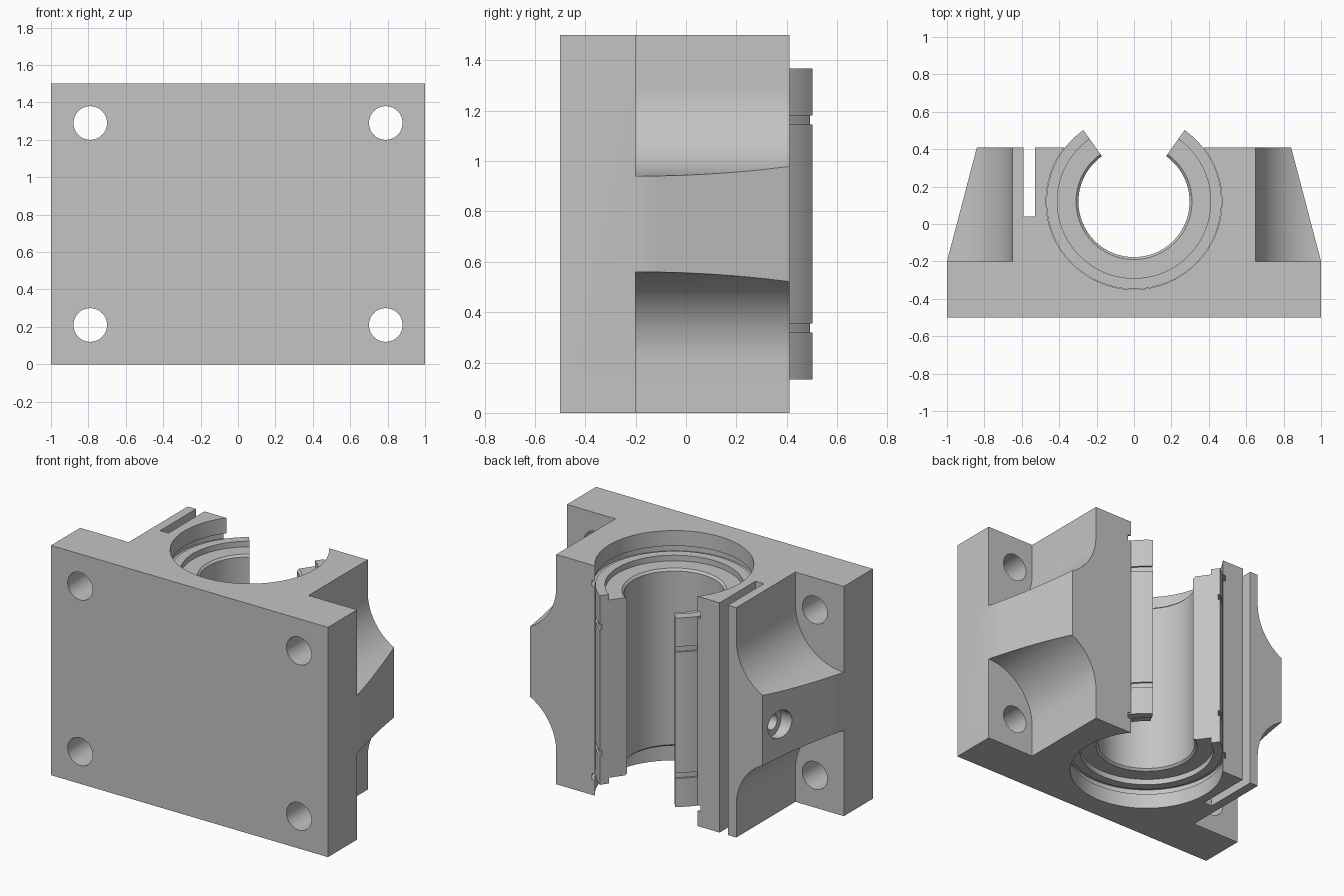
import bpy, bmesh, math
from math import sin, cos, pi, radians
from mathutils import Matrix, Vector

if "Cube" in bpy.data.objects:
    bpy.data.objects.remove(bpy.data.objects["Cube"], do_unlink=True)

grey = bpy.data.materials.new("machined grey")
grey.use_nodes = True
grey.diffuse_color = (0.55, 0.55, 0.55, 1)
grey.node_tree.nodes["Principled BSDF"].inputs["Base Color"].default_value = (0.55, 0.55, 0.55, 1)

HEIGHT, MID = 1.5, 0.75
AXIS_Y, BORE = 0.12, 0.47


def make(name, bm):
    bmesh.ops.recalc_face_normals(bm, faces=bm.faces[:])
    mesh = bpy.data.meshes.new(name)
    bm.to_mesh(mesh)
    bm.free()
    mesh.materials.append(grey)
    ob = bpy.data.objects.new(name, mesh)
    bpy.context.collection.objects.link(ob)
    return ob


def prism(name, points, depth):
    """Closed outline of 3D points pushed along a depth vector."""
    bm = bmesh.new()
    face = bm.faces.new([bm.verts.new(p) for p in points])
    new = bmesh.ops.extrude_face_region(bm, geom=[face])["geom"]
    bmesh.ops.translate(bm, vec=Vector(depth), verts=[v for v in new if isinstance(v, bmesh.types.BMVert)])
    return make(name, bm)


def cylinder(name, radius, centre, length, axis, sides=48):
    bm = bmesh.new()
    turn = {"x": Matrix.Rotation(pi / 2, 4, "Y"), "y": Matrix.Rotation(pi / 2, 4, "X"), "z": Matrix()}[axis]
    bmesh.ops.create_cone(bm, cap_ends=True, segments=sides, radius1=radius, radius2=radius,
                          depth=length, matrix=Matrix.Translation(centre) @ turn)
    return make(name, bm)


def arc(cx, cy, r, start, end, steps):
    return [(cx + r * cos(start + (end - start) * i / steps),
             cy + r * sin(start + (end - start) * i / steps)) for i in range(steps + 1)]


def cut(target, cutter):
    mod = target.modifiers.new("cut", "BOOLEAN")
    mod.operation, mod.solver, mod.object = "DIFFERENCE", "EXACT", cutter
    bpy.context.view_layer.update()
    graph = bpy.context.evaluated_depsgraph_get()
    mesh = bpy.data.meshes.new_from_object(target.evaluated_get(graph))
    target.modifiers.clear()
    target.data = mesh
    bpy.data.objects.remove(cutter, do_unlink=True)


def smooth(ob):
    bpy.ops.object.select_all(action="DESELECT")
    ob.select_set(True)
    bpy.context.view_layer.objects.active = ob
    bpy.ops.object.shade_smooth_by_angle(angle=radians(25))


# Housing: plan outline with the open bore and the clamping slot
lip = math.asin((0.41 - AXIS_Y) / BORE)
outline = [(-1, -0.5), (1, -0.5), (1, -0.2), (0.84, 0.41)]
outline += arc(0, AXIS_Y, BORE, lip, -pi - lip, 96)
outline += [(-0.53, 0.41), (-0.53, 0.04), (-0.59, 0.04), (-0.59, 0.41), (-0.84, 0.41), (-1, -0.2)]
housing = prism("housing", [(x, y, 0) for x, y in outline], (0, 0, HEIGHT))

# Corner reliefs and mounting holes
for sx in (-1, 1):
    for sz in (-1, 1):
        shape = [(1.2, 0.9), (0.65, 0.9)] + arc(1, 0.54, 0.35, pi, 1.5 * pi, 24) + [(1.2, 0.19)]
        cut(housing, prism("relief", [(sx * x, -0.2, MID + sz * z) for x, z in shape], (0, 0.8, 0)))
        cut(housing, cylinder("hole", 0.09, (sx * 0.79, -0.3, MID + sz * 0.54), 0.8, "y"))

# Retaining ring grooves just beyond the bearing ends
for sz in (-1, 1):
    cut(housing, cylinder("groove", 0.488, (0, AXIS_Y, MID + sz * 0.63), 0.04, "z", 128))

# Counterbored clamp screw hole crossing the slot
cut(housing, cylinder("counterbore", 0.09, (-0.92, 0.28, MID), 0.2, "x"))
cut(housing, cylinder("screw_hole", 0.05, (-0.68, 0.28, MID), 0.43, "x"))
smooth(housing)

# Open bearing sleeve: half section (radius, offset from middle), mirrored and swept
half = [(0.468, 0.395), (0.456, 0.395), (0.456, 0.43), (0.468, 0.43), (0.468, 0.617),
        (0.41, 0.617), (0.41, 0.58), (0.31, 0.58), (0.297, 0.567)]
section = half + [(r, -z) for r, z in reversed(half)]
gap, steps = radians(35.3), 96
bm = bmesh.new()
rings = []
for i in range(steps + 1):
    a = pi / 2 + gap + (2 * pi - 2 * gap) * i / steps
    rings.append([bm.verts.new((r * cos(a), AXIS_Y + r * sin(a), MID + z)) for r, z in section])
n = len(section)
for a, b in zip(rings, rings[1:]):
    for k in range(n):
        bm.faces.new((a[k], a[(k + 1) % n], b[(k + 1) % n], b[k]))
bm.faces.new(rings[0])
bm.faces.new(rings[-1])
smooth(make("bearing_sleeve", bm))
